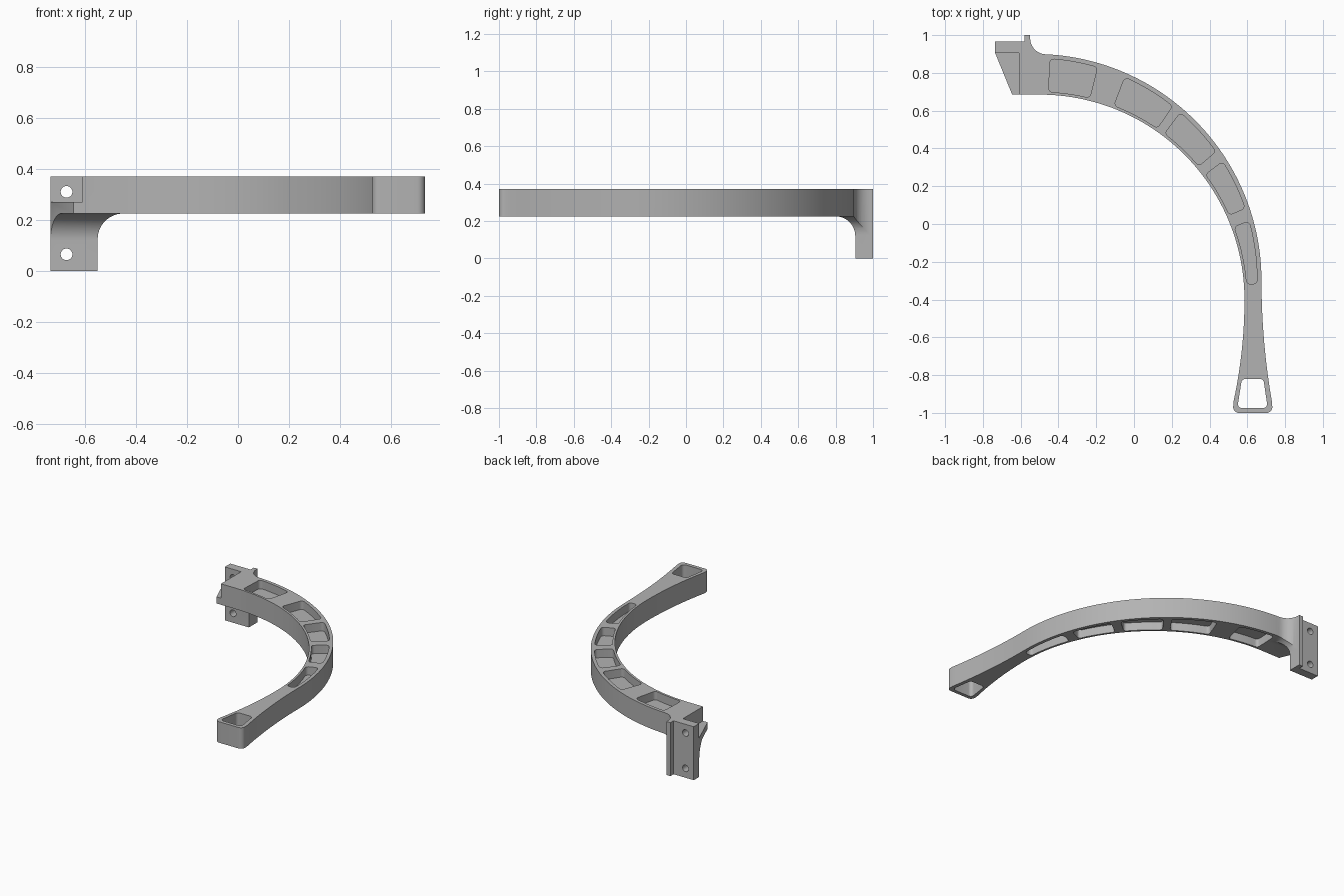
import bpy
import bmesh
from math import radians, cos, sin, sqrt, tan
from mathutils import Vector

if "Cube" in bpy.data.objects:
    bpy.data.objects.remove(bpy.data.objects["Cube"])

INNER_C, INNER_R = Vector((-0.5, -0.4)), 1.085
OUTER_C, OUTER_R = Vector((-0.525, -0.3)), 1.2
BOTTOM, TOP = 0.225, 0.37


def polar(centre, radius, deg):
    a = radians(deg)
    return centre + radius * Vector((cos(a), sin(a)))


def span(a, b, n):
    return [a + (b - a) * i / n for i in range(n + 1)]


def rounded(points, steps=8):
    """Replace each (x, y, r) corner with an arc of radius r."""
    out = []
    for i, p in enumerate(points):
        c = Vector(p[:2])
        if len(p) < 3:
            out.append(c)
            continue
        u = (Vector(points[i - 1][:2]) - c).normalized()
        v = (Vector(points[(i + 1) % len(points)][:2]) - c).normalized()
        half = u.angle(v) / 2
        mid = c + (u + v).normalized() * p[2] / sin(half)
        start = c + u * p[2] / tan(half) - mid
        end = c + v * p[2] / tan(half) - mid
        total = start.angle(end)
        for t in span(0, 1, steps):
            out.append(mid + (start * sin((1 - t) * total) + end * sin(t * total)) / sin(total))
    return out


def prism(name, outline, low, high, axis="Z"):
    """Extrude a flat outline along an axis."""
    place = {"X": lambda p, h: (h, p[0], p[1]),
             "Y": lambda p, h: (p[0], h, p[1]),
             "Z": lambda p, h: (p[0], p[1], h)}[axis]
    bm = bmesh.new()
    a = [bm.verts.new(place(p, low)) for p in outline]
    b = [bm.verts.new(place(p, high)) for p in outline]
    bm.faces.new(a)
    bm.faces.new(b)
    for i in range(len(a)):
        j = (i + 1) % len(a)
        bm.faces.new((a[i], a[j], b[j], b[i]))
    bmesh.ops.recalc_face_normals(bm, faces=bm.faces)
    mesh = bpy.data.meshes.new(name)
    bm.to_mesh(mesh)
    bm.free()
    obj = bpy.data.objects.new(name, mesh)
    bpy.context.collection.objects.link(obj)
    return obj


def cut(target, cutter):
    cutter.hide_render = True
    mod = target.modifiers.new("cut", "BOOLEAN")
    mod.operation, mod.solver, mod.object = "DIFFERENCE", "EXACT", cutter
    bpy.context.view_layer.objects.active = target
    bpy.ops.object.modifier_apply(modifier=mod.name)
    bpy.data.objects.remove(cutter)


# Plan outline: mounting plate, inner arc, flared tip, outer arc, rib
plan = [(-0.735, 0.965), (-0.735, 0.905), (-0.645, 0.685)]
plan += [tuple(polar(INNER_C, INNER_R, d)) for d in span(90, 0, 48)]
plan += [(0.585 - 0.058 * t * t, -0.4 - 0.54 * t) for t in span(0, 1, 12)[1:]]
plan += [(0.523, -1.0, 0.03), (0.735, -1.0, 0.03)]
plan += [(0.675 + 0.055 * t * t, -0.3 - 0.64 * t) for t in span(1, 0, 12)[:-1]]
plan += [tuple(polar(OUTER_C, OUTER_R, d)) for d in span(0, 86.4, 48)]
plan += [(-0.55, 0.902, 0.085), (-0.55, 1.0), (-0.58, 1.0), (-0.58, 0.965)]
arm = prism("curved_bracket_arm", rounded(plan), 0, TOP)

# Underside: clear below the arm, leaving the plate with filleted roots
cut(arm, prism("front_clearance", rounded(
    [(-2, -1), (0.905, -1), (0.905, BOTTOM, 0.105), (-2, BOTTOM)], 14), -2, 2, "X"))
cut(arm, prism("side_clearance", rounded(
    [(2, -1), (-0.55, -1), (-0.55, BOTTOM, 0.1), (2, BOTTOM)], 14), -2, 2, "Y"))

# Notch giving access to the upper screw
cut(arm, prism("screw_notch", [(-1, 0.5), (-0.61, 0.5), (-0.61, 0.905), (-1, 0.905)], 0.27, 1))

# Screw holes
for z in (0.065, 0.31):
    ring = [polar(Vector((-0.672, z)), 0.023, d) for d in range(0, 360, 15)]
    cut(arm, prism("screw_hole", ring, 0.8, 1.1, "Y"))


def outer_edge(deg, margin):
    """Point on the outer arc, inset by margin, seen from the inner centre."""
    u = polar(Vector((0, 0)), 1, deg)
    d = OUTER_C - INNER_C
    k = d.dot(u)
    return INNER_C + u * (k + sqrt(k * k - d.length_squared + (OUTER_R - margin) ** 2))


# Lightening pockets on both faces, with a thin web between
for first, last in ((87.5, 76), (69, 55.5), (53, 40), (37, 24), (20.5, 4.2)):
    angles = span(first, last, 5)
    inner = [tuple(polar(INNER_C, 1.1, d)) for d in angles]
    outer = [tuple(outer_edge(d, 0.023)) for d in reversed(angles)]
    for side in (inner, outer):
        for i in (0, -1):
            side[i] += (0.021,)
    shape = rounded(inner + outer, 6)
    cut(arm, prism("pocket_top", shape, 0.312, 0.5))
    cut(arm, prism("pocket_bottom", shape, 0.1, 0.283))

# Open loop at the tip
cut(arm, prism("tip_opening", rounded(
    [(0.571, -0.82, 0.022), (0.685, -0.82, 0.022),
     (0.708, -0.975, 0.022), (0.547, -0.975, 0.022)]), 0, 1))

# Finish
grey = bpy.data.materials.new("plain_grey")
grey.use_nodes = True
colour = (0.45, 0.45, 0.45, 1)
grey.diffuse_color = colour
grey.node_tree.nodes["Principled BSDF"].inputs["Base Color"].default_value = colour
arm.data.materials.clear()
arm.data.materials.append(grey)
bpy.ops.object.select_all(action="DESELECT")
arm.select_set(True)
bpy.context.view_layer.objects.active = arm
bpy.ops.object.shade_smooth_by_angle(angle=radians(30))
